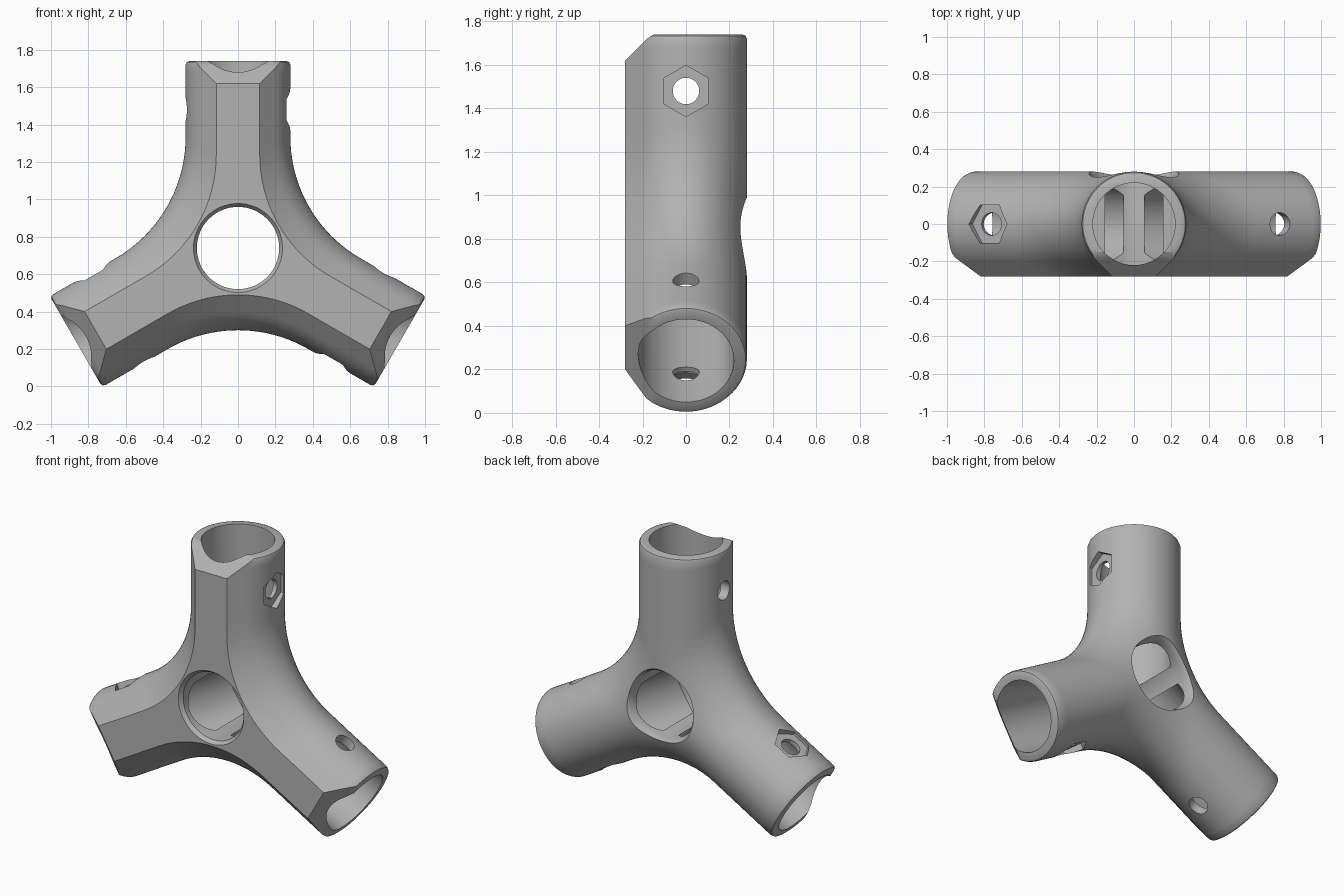
import bpy, bmesh
from math import sin, cos, pi, radians, sqrt
from mathutils import Vector, Matrix

cube = bpy.data.objects.get("Cube")
if cube:
    bpy.data.objects.remove(cube)

OUTER, BORE, LENGTH = 0.28, 0.22, 1.0
CENTRE = Vector((0, 0, 0.74))
ARMS = [radians(a) for a in (90, 210, 330)]
SIN60 = sin(pi / 3)

grey = bpy.data.materials.new("plain grey")
grey.use_nodes = True
grey.diffuse_color = (0.45, 0.45, 0.45, 1)
grey.node_tree.nodes["Principled BSDF"].inputs["Base Color"].default_value = (0.45, 0.45, 0.45, 1)


def direction(angle):
    return Vector((cos(angle), 0, sin(angle)))


def finish(name, bm):
    bmesh.ops.recalc_face_normals(bm, faces=bm.faces)
    mesh = bpy.data.meshes.new(name)
    bm.to_mesh(mesh)
    bm.free()
    mesh.materials.append(grey)
    obj = bpy.data.objects.new(name, mesh)
    bpy.context.collection.objects.link(obj)
    return obj


# Body cross-section levels from front flat to round back: (y, half width, fillet radius)
def section_levels():
    flat = OUTER * (sqrt(2) - 1)
    corner = OUTER / sqrt(2)
    levels = []
    for i in range(5):
        f = i / 5
        levels.append((-OUTER + f * (OUTER - corner), flat + f * (corner - flat), 0.75))
    angles = [-45, -40, -34.8] + [-30 + 5 * i for i in range(25)]
    for a in map(radians, angles):
        fillet = 0.75 - 0.25 * max(0, sin(a)) ** 2
        levels.append((OUTER * sin(a), max(0, OUTER * cos(a)), fillet))
    return levels


# Outline of the three filleted arms at one level
def outline(y, w, fillet):
    chamfer = max(0, -y - 0.16)
    tip = LENGTH - chamfer
    soft = 0.02 if chamfer < 0.002 else 0
    d = (w + fillet) / SIN60
    points = []
    for arm in ARMS:
        bis = arm + pi / 3

        def arm_point(angle, side, along, inset):
            s = 1 - inset / OUTER
            across = direction(angle + side * pi / 2)
            return direction(angle) * along + across * w * s + Vector((0, y * s, 0))

        ends = [(tip, soft), (tip - soft * 0.3, soft * 0.3), (tip - soft, 0)]
        ends += [(tip - 0.02 - (tip - 0.02 - d / 2) * f, 0) for f in (0.1, 0.4, 0.7)]
        points += [arm_point(arm, 1, *e) for e in ends]
        for i in range(21):
            phi = bis + radians(210 - 3 * i)
            points.append(direction(bis) * d + direction(phi) * fillet + Vector((0, y, 0)))
        points += [arm_point(arm + 2 * pi / 3, -1, *e) for e in reversed(ends)]
    return points


def build_body():
    bm = bmesh.new()
    rings = [[bm.verts.new(p + CENTRE) for p in outline(*lv)] for lv in section_levels()]
    n = len(rings[0])
    for a, b in zip(rings, rings[1:]):
        for i in range(n):
            j = (i + 1) % n
            bm.faces.new((a[i], a[j], b[j], b[i]))
    bmesh.ops.remove_doubles(bm, verts=bm.verts, dist=0.00002)
    bmesh.ops.holes_fill(bm, edges=[e for e in bm.edges if e.is_boundary], sides=0)
    return finish("pipe_connector", bm)


# Turned cutter: profile of (radius, height) along an axis
def turned(name, origin, axis, up, profile, sides):
    bm = bmesh.new()
    x = up.cross(axis)
    frame = Matrix((x, up, axis)).transposed()
    rings = []
    for r, h in profile:
        ring = [Vector((r * sin(2 * pi * i / sides), r * cos(2 * pi * i / sides), h)) for i in range(sides)]
        rings.append([bm.verts.new(origin + frame @ p) for p in ring])
    for a, b in zip(rings, rings[1:]):
        for i in range(sides):
            j = (i + 1) % sides
            bm.faces.new((a[i], a[j], b[j], b[i]))
    bm.faces.new(rings[0])
    bm.faces.new(rings[-1])
    obj = finish(name, bm)
    obj.hide_render = True
    return obj


body = build_body()
cutters = []

# Central window with a chamfered front rim and a rounded back rim
window = [(0.26, -0.3), (0.238, -OUTER), (BORE, -0.255), (BORE, 0.21),
          (0.225, 0.235), (0.235, 0.26), (0.25, 0.28), (0.27, 0.3)]
cutters.append(turned("window_cutter", CENTRE, Vector((0, 1, 0)), Vector((0, 0, 1)), window, 64))

# Pipe sockets, bolt holes and nut pockets
for arm in ARMS:
    along, across = direction(arm), direction(arm - pi / 2)
    bolt = CENTRE + along * 0.74
    cutters.append(turned("socket_cutter", CENTRE, along, Vector((0, 1, 0)),
                          [(BORE, 0.155), (BORE, 1.1)], 64))
    cutters.append(turned("bolt_cutter", bolt, across, along, [(0.061, -0.4), (0.061, 0.4)], 32))
    cutters.append(turned("nut_cutter", bolt, across, along, [(0.118, 0.242), (0.118, 0.4)], 6))

bpy.context.view_layer.objects.active = body
for cutter in cutters:
    mod = body.modifiers.new(cutter.name, 'BOOLEAN')
    mod.operation, mod.solver, mod.object = 'DIFFERENCE', 'EXACT', cutter
    bpy.ops.object.modifier_apply(modifier=mod.name)
    bpy.data.objects.remove(cutter)

bpy.ops.object.select_all(action='DESELECT')
body.select_set(True)
bpy.ops.object.shade_smooth_by_angle(angle=radians(28))
